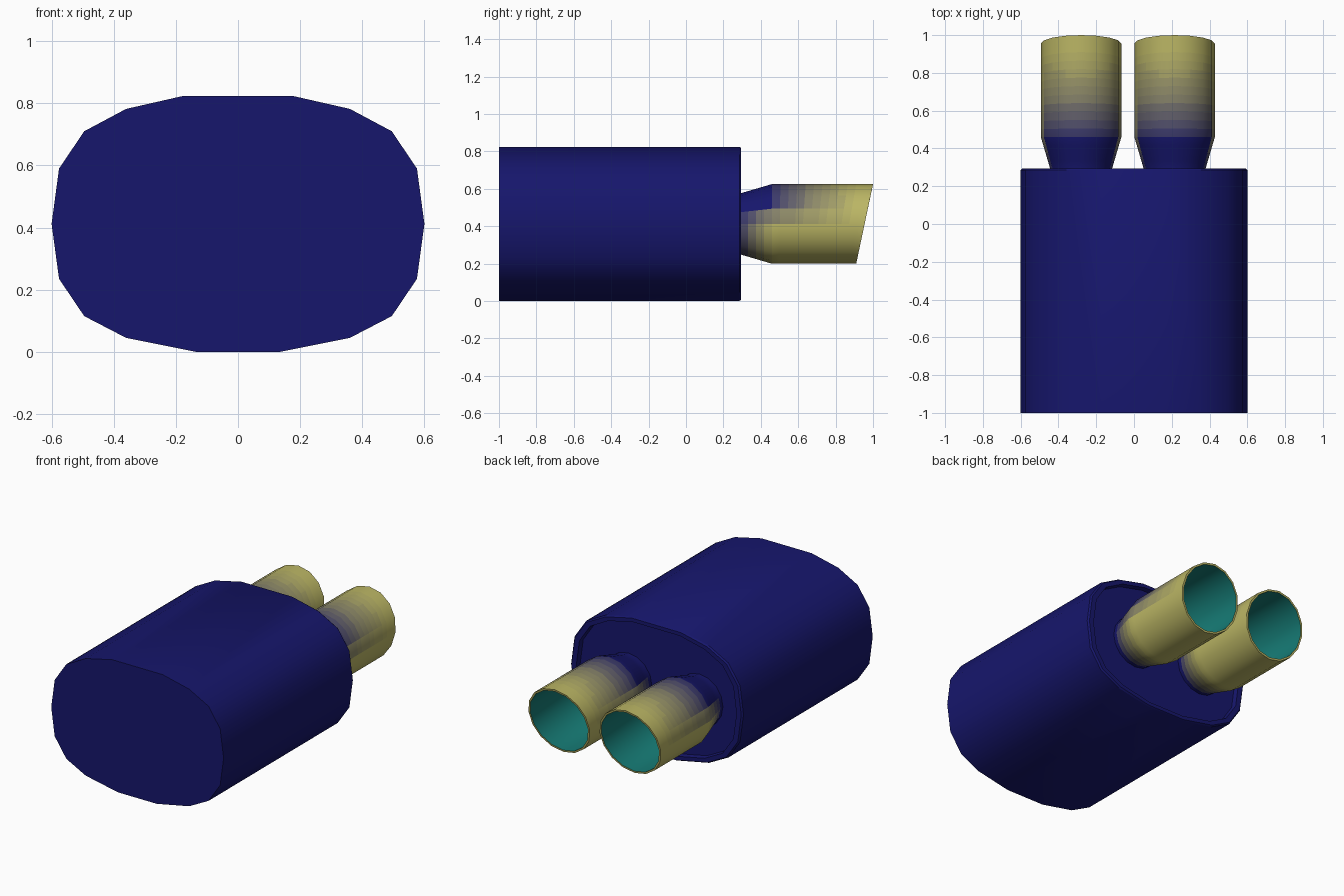
import bpy, bmesh, math

if "Cube" in bpy.data.objects:
    bpy.data.objects.remove(bpy.data.objects["Cube"])

ZC = 0.412   # height of the shared centre line


def material(name, rgb):
    m = bpy.data.materials.new(name)
    m.diffuse_color = (*rgb, 1)
    m.use_nodes = True
    m.node_tree.nodes["Principled BSDF"].inputs["Base Color"].default_value = m.diffuse_color
    return m


def loft(name, rings, mats, pick):
    """Skin a list of vertex rings, cap both ends; pick(ring, face) gives the material."""
    bm = bmesh.new()
    loops = [[bm.verts.new(p) for p in ring] for ring in rings]
    n = len(loops[0])
    for k in range(len(loops) - 1):
        a, b = loops[k], loops[k + 1]
        for i in range(n):
            j = (i + 1) % n
            f = bm.faces.new((a[i], a[j], b[j], b[i]))
            f.material_index = pick(k, f)
    bm.faces.new(loops[0]).material_index = pick(0, None)
    bm.faces.new(loops[-1]).material_index = pick(len(loops), None)
    bmesh.ops.recalc_face_normals(bm, faces=bm.faces)
    me = bpy.data.meshes.new(name)
    bm.to_mesh(me)
    bm.free()
    for m in mats:
        me.materials.append(m)
    ob = bpy.data.objects.new(name, me)
    bpy.context.collection.objects.link(ob)
    bpy.ops.object.select_all(action='DESELECT')
    ob.select_set(True)
    bpy.context.view_layer.objects.active = ob
    bpy.ops.object.shade_smooth_by_angle(angle=math.radians(32))
    return ob


NAVY, GOLD = (0.008, 0.008, 0.15), (0.50, 0.47, 0.13)
navy = material("navy_metal", NAVY)
teal = material("teal_lining", (0.008, 0.20, 0.18))
dark = material("dark_teal", (0.003, 0.06, 0.055))

# Muffler body: oval profile with a rim and a sunken rear panel
half = [(0.135, 0), (0.36, 0.045), (0.495, 0.115), (0.576, 0.235), (0.6, 0.412),
        (0.576, 0.59), (0.495, 0.71), (0.36, 0.782), (0.175, 0.824)]
profile = half + [(-x, z) for x, z in reversed(half)]
steps = [(-1, 1), (0.285, 1), (0.295, 0.985), (0.295, 0.93), (0.265, 0.92)]
loft("muffler_body",
     [[(x * s, y, ZC + (z - ZC) * s) for x, z in profile] for y, s in steps],
     [navy], lambda k, f: 0)

# Heat-tint shades from navy to gold
SHADES = 14
tints = [material(f"heat_tint_{i}", [a + (b - a) * i / (SHADES - 1) for a, b in zip(NAVY, GOLD)])
         for i in range(SHADES)]

# Exhaust tips: neck, flare, slanted tube with a thin lip and hollow lining
SIDES, R = 16, 0.213
CONE, TUBE = 4, 12


def ring(cx, y, r, slant):
    pts = []
    for i in range(SIDES):
        a = 2 * math.pi * i / SIDES
        pts.append((cx + r * math.cos(a), y + 0.045 * slant * math.sin(a), ZC + r * math.sin(a)))
    return pts


def clamp(v):
    return max(0.0, min(1.0, v))


def exhaust_tip(name, cx):
    rings = [ring(cx, 0.25, 0.163, 0)]
    for i in range(CONE + 1):
        t = i / CONE
        rings.append(ring(cx, 0.29 + 0.17 * t, 0.163 + (R - 0.163) * t, 0))
    for i in range(1, TUBE + 1):
        t = i / TUBE
        rings.append(ring(cx, 0.46 + 0.495 * t, R, t))
    outer = len(rings) - 1
    rings += [ring(cx, 0.955, R - 0.012, 0.95), ring(cx, 0.47, R - 0.014, 0),
              ring(cx, 0.30, 0.15, 0)]

    def pick(k, f):
        if f is None:
            return 0 if k == 0 else SHADES + 1
        if k > outer:
            return SHADES
        c = f.calc_center_median()
        low = clamp((0.45 - (c.z - ZC) / R) / 0.6)   # underside turns gold sooner
        if c.y < 0.46:
            mix = low * clamp((c.y - 0.29) / 0.17)
        else:
            mix = low + (1 - low) * clamp((c.y - 0.46) / 0.46)
        return round(mix * (SHADES - 1))

    loft(name, rings, tints + [teal, dark], pick)


exhaust_tip("left_exhaust_tip", -0.28)
exhaust_tip("right_exhaust_tip", 0.215)
